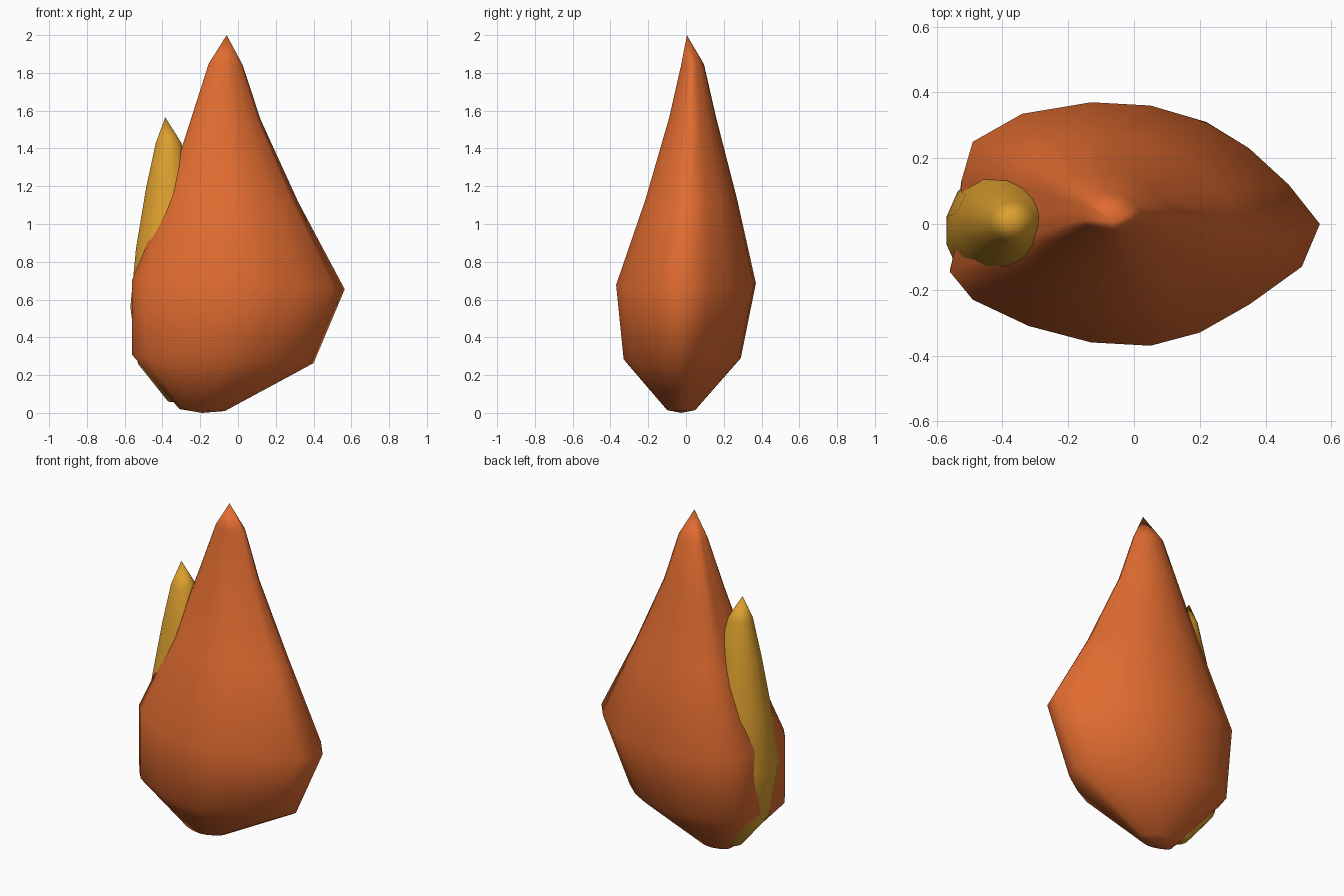
import bpy, bmesh, math

if "Cube" in bpy.data.objects:
    bpy.data.objects.remove(bpy.data.objects["Cube"])

def material(name, rgb):
    m = bpy.data.materials.new(name)
    m.diffuse_color = (*rgb, 1)
    m.use_nodes = True
    m.node_tree.nodes["Principled BSDF"].inputs["Base Color"].default_value = m.diffuse_color
    return m

orange = material("burnt_orange", (0.75, 0.15, 0.03))
gold = material("golden_yellow", (0.72, 0.35, 0.028))

# Plan outline: blunt on the left, pointed on the right
PLAN = [(0.565, 0), (0.47, 0.12), (0.35, 0.23), (0.22, 0.31), (0.05, 0.36),
        (-0.13, 0.37), (-0.34, 0.335), (-0.49, 0.25), (-0.525, 0.13),
        (-0.525, 0), (-0.56, -0.145), (-0.49, -0.23), (-0.32, -0.31),
        (-0.13, -0.36), (0.05, -0.37), (0.2, -0.33), (0.35, -0.245), (0.51, -0.13)]
PLAN = [((x + 0.56) / 1.125, (y + 0.37) / 0.74) for x, y in PLAN]

# Rounded outline for the bud
ROUND = []
for i in range(16):
    a = math.tau * (i + 0.5) / 16
    ROUND.append((0.5 + 0.5 * math.cos(a) / math.cos(math.pi / 16),
                  0.5 + 0.5 * math.sin(a) / math.cos(math.pi / 16)))

def loft(name, plan, rings, bottom, tip, mat, tilt=0.0):
    """Skin scaled copies of the plan; rings are (z, x0, x1, y0, y1)."""
    bm = bmesh.new()
    loops = []
    for z, x0, x1, y0, y1 in rings:
        loops.append([bm.verts.new((x0 + u * (x1 - x0), y0 + v * (y1 - y0),
                                    z - tilt * (u - 0.5) * (x1 - x0)))
                      for u, v in plan])
    low, high = bm.verts.new(bottom), bm.verts.new(tip)
    n = len(plan)
    for i in range(n):
        j = (i + 1) % n
        for a, b in zip(loops, loops[1:]):
            bm.faces.new((a[i], a[j], b[j], b[i]))
        bm.faces.new((low, loops[0][j], loops[0][i]))
        bm.faces.new((loops[-1][i], loops[-1][j], high))
    bmesh.ops.recalc_face_normals(bm, faces=bm.faces)
    mesh = bpy.data.meshes.new(name)
    bm.to_mesh(mesh)
    bm.free()
    mesh.materials.append(mat)
    mesh.shade_smooth()
    obj = bpy.data.objects.new(name, mesh)
    bpy.context.collection.objects.link(obj)
    return obj

# Large outer petal
loft("outer_petal", PLAN, [
    (0.015, -0.31, -0.07, -0.10, 0.05),
    (0.285, -0.56, 0.40, -0.33, 0.29),
    (0.68, -0.56, 0.565, -0.37, 0.37),
    (1.13, -0.38, 0.32, -0.215, 0.27),
    (1.56, -0.245, 0.12, -0.09, 0.16),
    (1.845, -0.155, 0.025, -0.025, 0.095)],
    (-0.19, -0.025, 0.0), (-0.06, 0.005, 2.0), orange, 0.045)

# Slim bud pushing out through the left side
loft("inner_bud", ROUND, [
    (0.06, -0.37, -0.29, -0.05, 0.05),
    (0.26, -0.53, -0.20, -0.15, 0.15),
    (0.56, -0.57, -0.12, -0.23, 0.19),
    (0.87, -0.54, -0.16, -0.16, 0.16),
    (1.20, -0.485, -0.24, -0.10, 0.11),
    (1.43, -0.435, -0.30, -0.06, 0.07)],
    (-0.33, 0.0, 0.055), (-0.385, 0.01, 1.565), gold)
